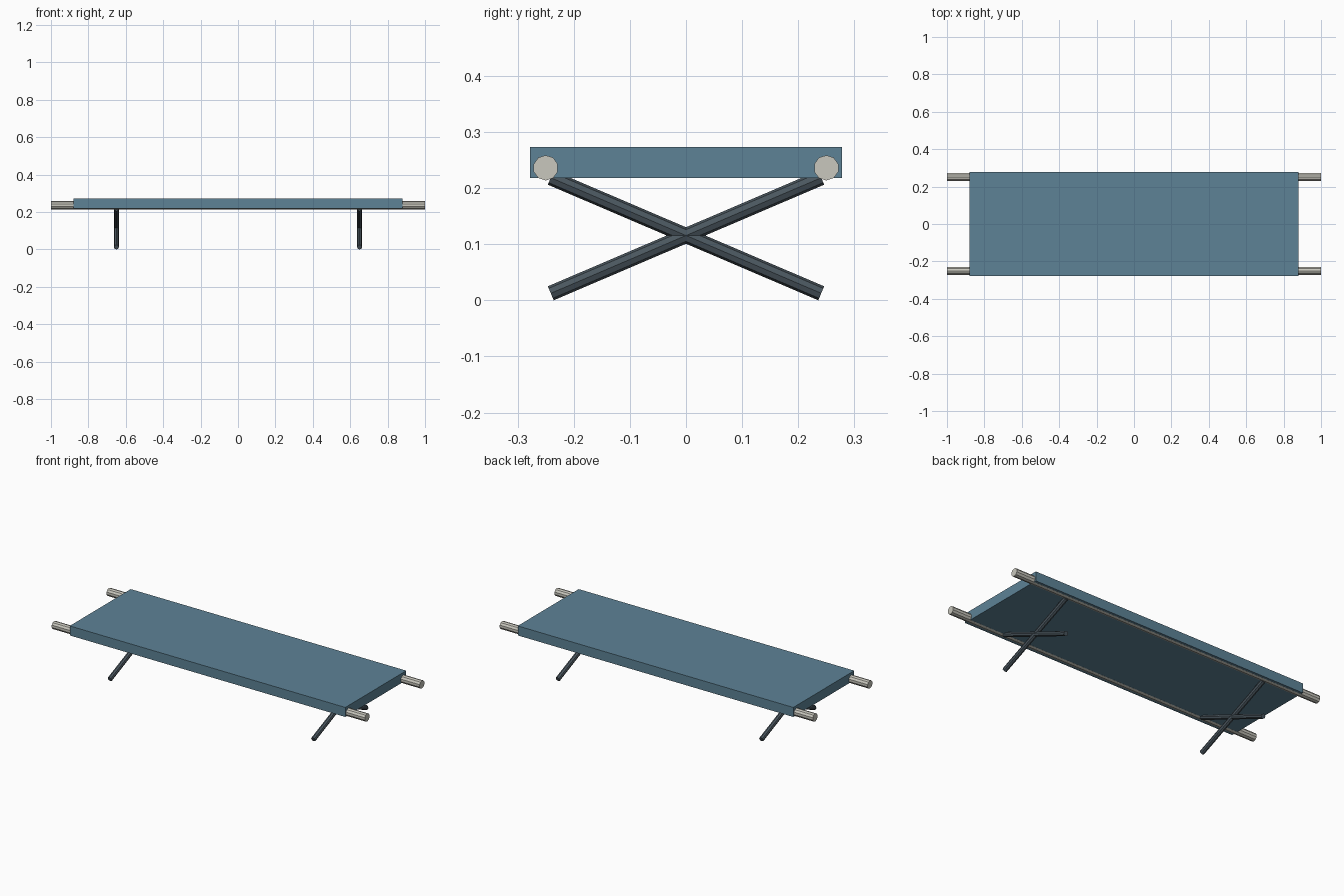
import bpy
from mathutils import Vector

if "Cube" in bpy.data.objects:
    bpy.data.objects.remove(bpy.data.objects["Cube"], do_unlink=True)


def material(name, rgb):
    m = bpy.data.materials.new(name)
    m.use_nodes = True
    m.diffuse_color = (*rgb, 1)
    m.node_tree.nodes["Principled BSDF"].inputs["Base Color"].default_value = (*rgb, 1)
    return m


def rod(name, start, end, radius, sides, mat):
    a, b = Vector(start), Vector(end)
    bpy.ops.mesh.primitive_cylinder_add(vertices=sides, radius=radius,
                                        depth=(b - a).length, location=(a + b) / 2)
    ob = bpy.context.object
    ob.name = name
    ob.rotation_euler = (b - a).to_track_quat("Z", "Y").to_euler()
    ob.data.materials.append(mat)
    return ob


canvas = material("blue canvas", (0.11, 0.225, 0.305))
pole = material("pale metal", (0.58, 0.57, 0.51))
steel = material("dark steel", (0.07, 0.095, 0.115))

# Canvas bed
bpy.ops.mesh.primitive_cube_add(size=1, location=(0, 0, 0.2455))
bed = bpy.context.object
bed.name = "canvas_bed"
bed.scale = (1.76, 0.556, 0.055)
bed.data.materials.append(canvas)

# Carrying poles along both long edges
for side, y in (("front", -0.25), ("back", 0.25)):
    rod(side + "_pole", (-1, y, 0.236), (1, y, 0.236), 0.0225, 10, pole)

# Crossed legs near each end
for end, x in (("right", -0.65), ("left", 0.65)):
    for lean, s in (("forward", 1), ("backward", -1)):
        rod(f"{end}_{lean}_leg", (x, -0.241 * s, 0.0125), (x, 0.241 * s, 0.2185),
            0.0135, 8, steel)
